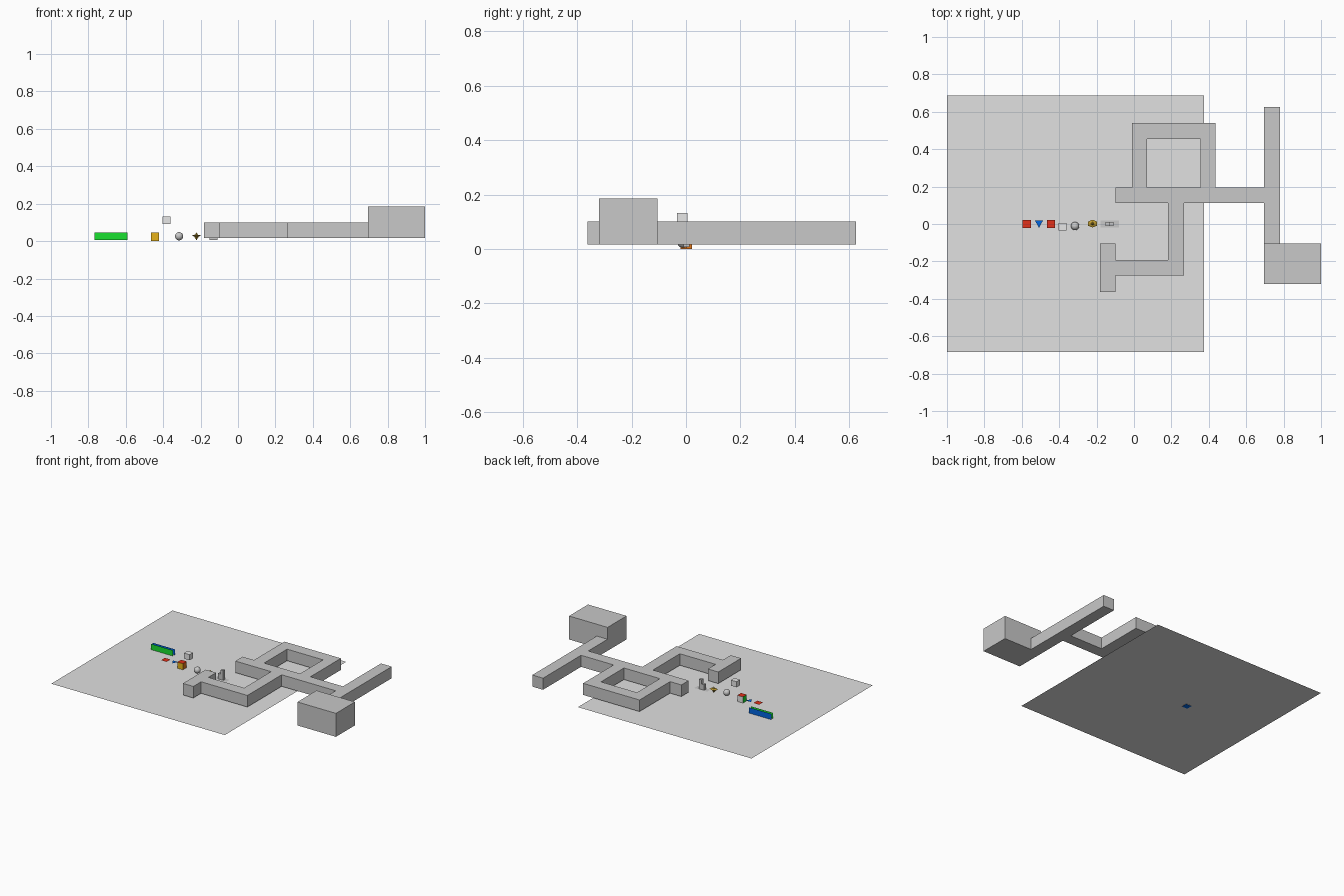
import bpy
import bmesh
from mathutils import Vector

cube = bpy.data.objects.get("Cube")
if cube:
    bpy.data.objects.remove(cube, do_unlink=True)


def material(name, r, g, b):
    m = bpy.data.materials.new(name)
    m.use_nodes = True
    m.diffuse_color = (r, g, b, 1)
    m.node_tree.nodes["Principled BSDF"].inputs["Base Color"].default_value = (r, g, b, 1)
    return m


GROUND = material("pale grey", 0.75, 0.75, 0.75)
STONE = material("mid grey", 0.58, 0.58, 0.58)
WHITE = material("white", 0.8, 0.8, 0.8)
GREEN = material("green", 0.01, 0.75, 0.03)
BLUE = material("blue", 0.0, 0.13, 0.75)
RED = material("red", 0.75, 0.03, 0.01)
YELLOW = material("yellow", 0.8, 0.45, 0.01)
ORANGE = material("orange", 0.75, 0.18, 0.01)
GOLD = material("dark gold", 0.5, 0.32, 0.03)


def finish(name, bm, *mats):
    mesh = bpy.data.meshes.new(name)
    bm.to_mesh(mesh)
    bm.free()
    for m in mats:
        mesh.materials.append(m)
    ob = bpy.data.objects.new(name, mesh)
    bpy.context.collection.objects.link(ob)
    return ob


def box(name, mat, x, y, z):
    """Box from (min, max) ranges on each axis."""
    bm = bmesh.new()
    bmesh.ops.create_cube(bm, size=1)
    for v in bm.verts:
        v.co = Vector([sum(r) / 2 + c * (r[1] - r[0]) for c, r in zip(v.co, (x, y, z))])
    return finish(name, bm, mat)


def sheet(name, mat, points):
    """Single flat face."""
    bm = bmesh.new()
    bm.faces.new([bm.verts.new(p) for p in points])
    return finish(name, bm, mat)


def flat_square(name, mat, x0, x1, y0, y1, z):
    return sheet(name, mat, [(x0, y0, z), (x1, y0, z), (x1, y1, z), (x0, y1, z)])


def wall_panel(name, mat, x0, x1, y, z0, z1):
    return sheet(name, mat, [(x0, y, z0), (x1, y, z0), (x1, y, z1), (x0, y, z1)])


# Ground sheet
flat_square("ground", GROUND, -1, 0.375, -0.685, 0.687, 0.002)

# Corridor network, laid out as abutting blocks
corridors = {
    "ring_left": ((-0.01, 0.07), (0.195, 0.54)),
    "ring_right": ((0.355, 0.437), (0.195, 0.54)),
    "ring_back": ((0.07, 0.355), (0.455, 0.54)),
    "cross_corridor": ((-0.10, 0.695), (0.113, 0.195)),
    "front_corridor": ((0.183, 0.267), (-0.275, 0.113)),
    "lower_corridor": ((-0.10, 0.183), (-0.275, -0.192)),
    "end_corridor": ((-0.182, -0.10), (-0.363, -0.105)),
    "side_corridor": ((0.695, 0.78), (-0.105, 0.625)),
}
for name, (x, y) in corridors.items():
    box(name, STONE, x, y, (0.017, 0.1))
box("big_room", STONE, (0.695, 1), (-0.32, -0.105), (0.017, 0.185))

# Pair of upright panels
wall_panel("green_panel", GREEN, -0.768, -0.592, 0.11, 0.005, 0.046)
wall_panel("blue_panel", BLUE, -0.768, -0.592, 0.13, 0.005, 0.046)

# Floating flat pieces
flat_square("red_square", RED, -0.595, -0.55, -0.021, 0.022, 0.025)
sheet("blue_triangle", BLUE, [(-0.53, 0.02, 0.025), (-0.508, -0.02, 0.025), (-0.486, 0.02, 0.025)])

# Cube with a different colour on each side
toy = box("coloured_cube", YELLOW, (-0.466, -0.422), (-0.021, 0.022), (0, 0.046))
for m in (WHITE, GREEN, ORANGE, BLUE, RED):
    toy.data.materials.append(m)
sides = [(0, -1, 0), (0, 1, 0), (-1, 0, 0), (1, 0, 0), (0, 0, -1), (0, 0, 1)]
for face in toy.data.polygons:
    face.material_index = max(range(6), key=lambda i: face.normal.dot(Vector(sides[i])))

# Floating white cube
box("white_cube", WHITE, (-0.404, -0.36), (-0.034, 0.006), (0.092, 0.132))

# Smooth ball
bm = bmesh.new()
bmesh.ops.create_uvsphere(bm, u_segments=24, v_segments=16, radius=0.022)
bmesh.ops.translate(bm, verts=bm.verts, vec=(-0.315, -0.011, 0.026))
for f in bm.faces:
    f.smooth = True
finish("ball", bm, STONE)


# Small gold figure: a slim spindle with a wide flattened rim
def spindle(name, rx, ry, half_height, z):
    bm = bmesh.new()
    for top in (1, -1):
        bmesh.ops.create_cone(bm, cap_ends=False, segments=6, radius1=1, radius2=0, depth=1)
        new = [v for v in bm.verts if not v.tag]
        for v in new:
            v.co = (-0.222 + v.co.x * rx, 0.002 + v.co.y * ry, z + top * (v.co.z + 0.5) * half_height)
            v.tag = True
    bmesh.ops.remove_doubles(bm, verts=bm.verts, dist=0.0005)
    bmesh.ops.recalc_face_normals(bm, faces=bm.faces)
    return finish(name, bm, GOLD)


spindle("gold_rim", 0.029, 0.021, 0.008, 0.029)
spindle("gold_body", 0.014, 0.014, 0.022, 0.025)

# Two small towers on a base plate
flat_square("tower_base", STONE, -0.18, -0.08, -0.018, 0.02, 0.006)
box("low_tower", STONE, (-0.152, -0.131), (-0.01, 0.012), (0.006, 0.045))
box("tall_tower", STONE, (-0.131, -0.11), (-0.01, 0.012), (0.006, 0.075))
